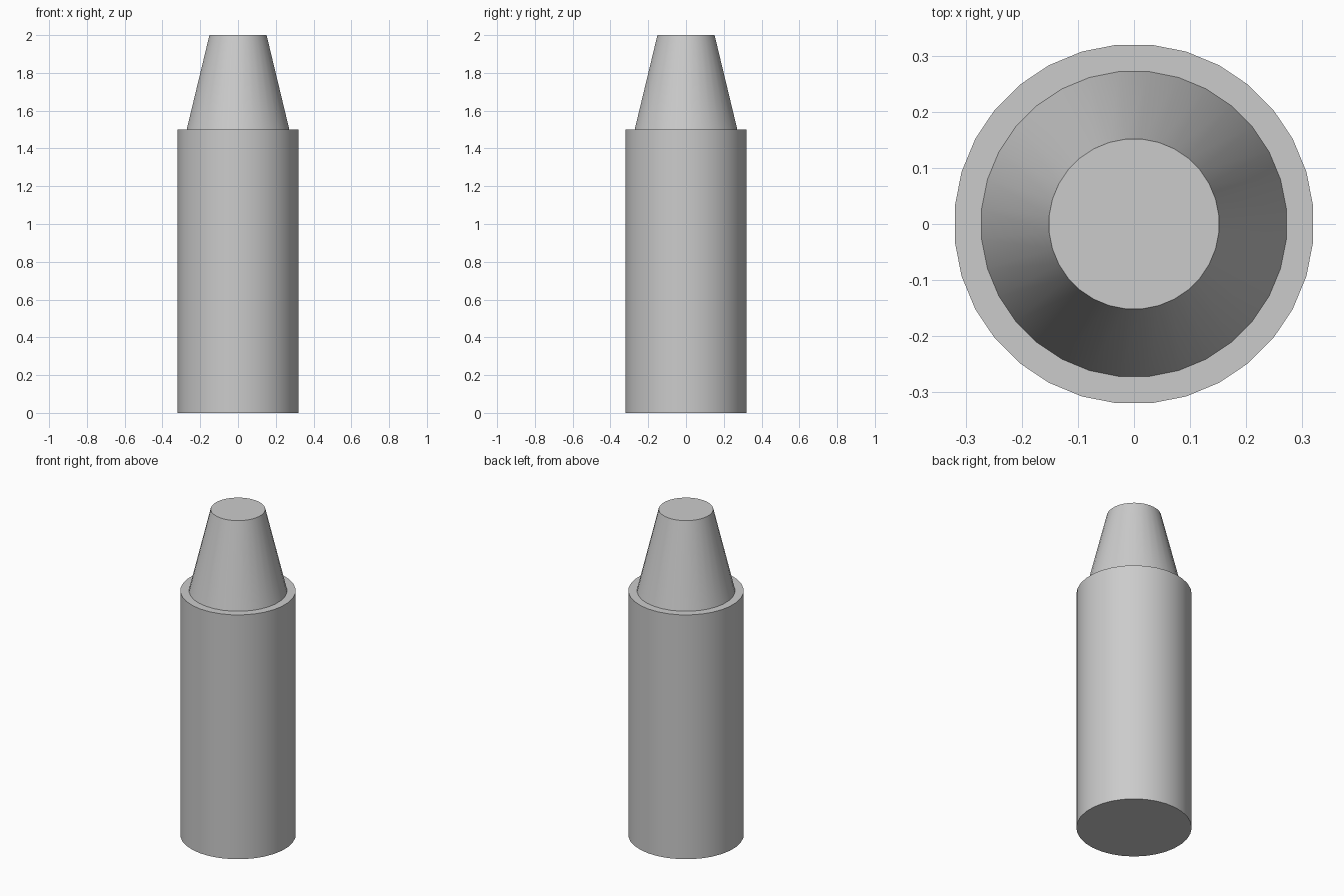
import bpy
import bmesh
import math
from mathutils import Matrix

if "Cube" in bpy.data.objects:
    bpy.data.objects.remove(bpy.data.objects["Cube"], do_unlink=True)

SIDES = 32

grey = bpy.data.materials.new("plain_grey")
grey.use_nodes = True
colour = (0.6, 0.6, 0.6, 1)
grey.diffuse_color = colour
grey.node_tree.nodes["Principled BSDF"].inputs["Base Color"].default_value = colour


def lathe(name, profile):
    """Stack rings of (radius, height), with flat caps at both ends."""
    bm = bmesh.new()
    rings = []
    for radius, z in profile:
        place = Matrix.Translation((0, 0, z)) @ Matrix.Rotation(math.pi / SIDES, 4, "Z")
        rings.append(bmesh.ops.create_circle(
            bm, segments=SIDES, radius=radius, matrix=place)["verts"])
    for low, high in zip(rings, rings[1:]):
        for i in range(SIDES):
            j = (i + 1) % SIDES
            bm.faces.new((low[i], low[j], high[j], high[i]))
    bm.faces.new(rings[0])
    bm.faces.new(rings[-1])
    bmesh.ops.recalc_face_normals(bm, faces=bm.faces)
    mesh = bpy.data.meshes.new(name)
    bm.to_mesh(mesh)
    bm.free()
    mesh.materials.append(grey)
    obj = bpy.data.objects.new(name, mesh)
    bpy.context.collection.objects.link(obj)
    bpy.ops.object.select_all(action="DESELECT")
    obj.select_set(True)
    bpy.context.view_layer.objects.active = obj
    bpy.ops.object.shade_smooth_by_angle(angle=math.radians(30))
    return obj


# Cylindrical body, and the tapered tip standing on it
lathe("body", [(0.321, 0), (0.321, 1.5)])
lathe("tapered_tip", [(0.273, 1.5), (0.152, 2)])
